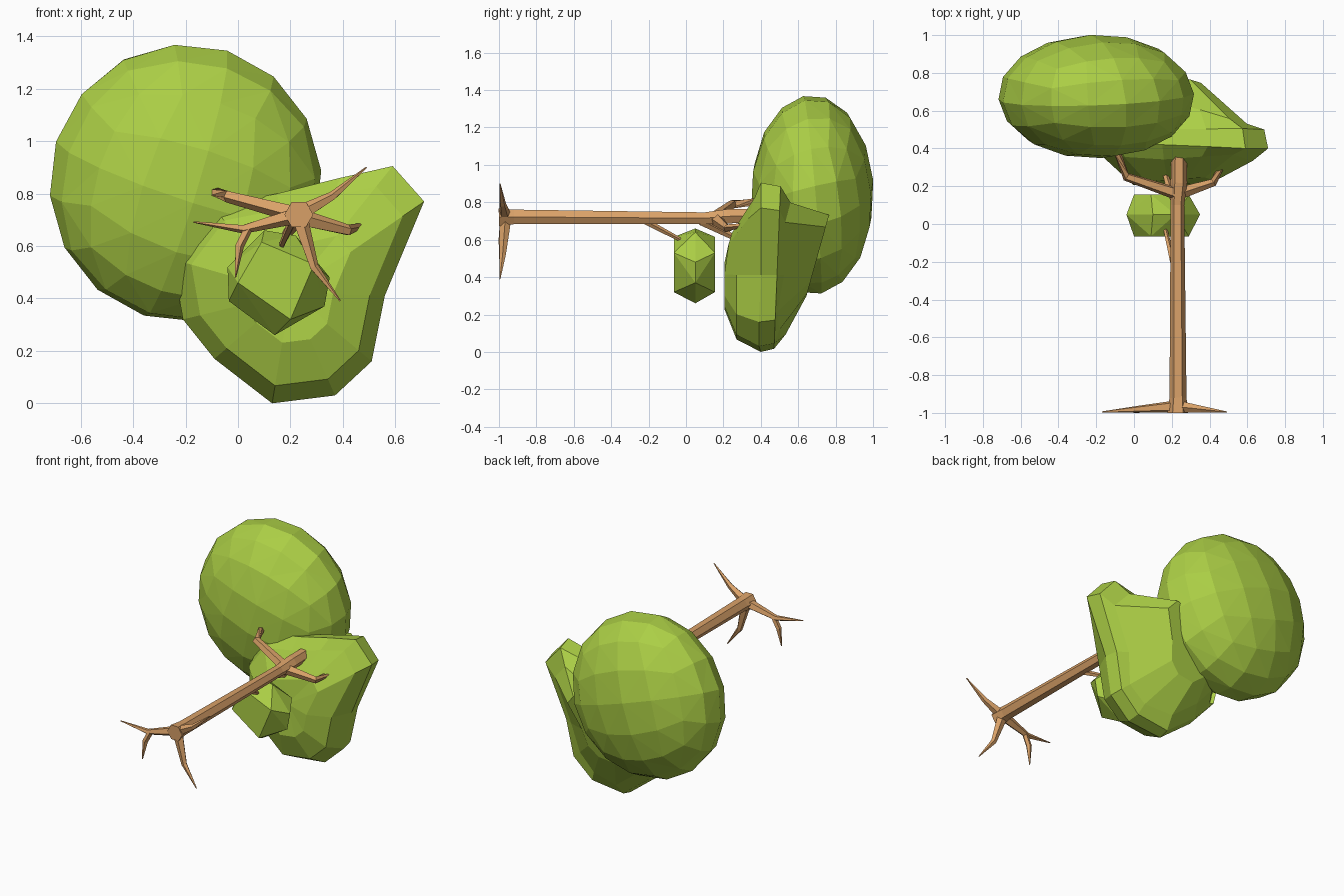
import bpy, bmesh
from math import cos, sin, pi, tan
from mathutils import Vector, Euler

if "Cube" in bpy.data.objects:
    bpy.data.objects.remove(bpy.data.objects["Cube"])


def material(name, rgb):
    m = bpy.data.materials.new(name)
    m.diffuse_color = (*rgb, 1)
    m.use_nodes = True
    m.node_tree.nodes["Principled BSDF"].inputs["Base Color"].default_value = m.diffuse_color
    return m


LEAF = material("leaf", (0.41, 0.62, 0.06))
BARK = material("bark", (0.70, 0.36, 0.14))


def finish(bm, name, mat):
    bmesh.ops.recalc_face_normals(bm, faces=bm.faces)
    me = bpy.data.meshes.new(name)
    bm.to_mesh(me)
    bm.free()
    me.materials.append(mat)
    ob = bpy.data.objects.new(name, me)
    bpy.context.collection.objects.link(ob)
    return ob


def loft(name, rings, mat):
    """Skin a list of equal-length point rings and cap both ends."""
    bm = bmesh.new()
    vs = [[bm.verts.new(p) for p in r] for r in rings]
    n = len(vs[0])
    for a, b in zip(vs, vs[1:]):
        for i in range(n):
            j = (i + 1) % n
            bm.faces.new((a[i], a[j], b[j], b[i]))
    for cap in (vs[0], vs[-1]):
        c = bm.verts.new(sum((v.co for v in cap), Vector()) / n)
        for i in range(n):
            bm.faces.new((cap[i], cap[(i + 1) % n], c))
    return finish(bm, name, mat)


def limb(name, pts, radii, sides=5):
    """Tapered branch following a path."""
    pts = [Vector(p) for p in pts]
    rings = []
    for i, p in enumerate(pts):
        d = (pts[min(i + 1, len(pts) - 1)] - pts[max(i - 1, 0)]).normalized()
        up = Vector((0, 0, 1)) if abs(d.y) > 0.7 else Vector((0, 1, 0))
        u = d.cross(up).normalized()
        w = u.cross(d)
        rings.append([p + radii[i] * (u * cos(2 * pi * k / sides) + w * sin(2 * pi * k / sides))
                      for k in range(sides)])
    return loft(name, rings, BARK)


# Main crown: subdivided cube rounded into a tilted ellipsoid
bm = bmesh.new()
bmesh.ops.create_cube(bm, size=2)
bmesh.ops.subdivide_edges(bm, edges=bm.edges, cuts=3, use_grid_fill=True)
rot = Euler((0.15, 0.3, 0.1)).to_matrix()
for v in bm.verts:
    q = rot @ Vector([tan(c * pi / 4) for c in v.co]).normalized()
    v.co = (-0.2 + 0.52 * q.x, 0.675 + 0.33 * q.y, 0.84 + 0.535 * q.z)
bmesh.ops.triangulate(bm, faces=bm.faces)
finish(bm, "main_crown", LEAF)

# Lower crown: thick slab with a knob at the upper right, blending into the main crown
rim = [(0.15, 0.42, 0.80), (0.39, 0.41, 0.86), (0.59, 0.40, 0.905), (0.71, 0.40, 0.77),
       (0.56, 0.40, 0.41), (0.51, 0.39, 0.16), (0.37, 0.39, 0.03), (0.13, 0.40, 0.0),
       (-0.09, 0.42, 0.17), (-0.21, 0.50, 0.32), (-0.25, 0.52, 0.55), (-0.10, 0.44, 0.75)]


def scaled(s, depth, dx=0, dz=0):
    out = []
    for x, y, z in rim:
        x, z = 0.2 + (x - 0.2) * s + dx, 0.42 + (z - 0.42) * s + dz
        out.append((x, depth(x, z), z))
    return out


def front(x, z):
    return 0.25 + max(0, z - 0.5) * 0.3 + max(0, -x) * 0.5


def back(x, z):
    return min(0.66, 0.52 + z * 0.24) - max(0, x - 0.2) * 0.3


loft("lower_crown", [scaled(0.45, lambda x, z: front(x, z) - 0.045),
                     scaled(0.84, lambda x, z: front(x, z) + 0.02), rim,
                     scaled(0.96, lambda x, z: 0.47 + 0.04 * z),
                     scaled(0.78, lambda x, z: back(x, z) - 0.01),
                     scaled(0.48, lambda x, z: 0.56 + 0.28 * z, -0.09, 0.08)], LEAF)

# Small leaf cluster hanging below the trunk
ring = [(0.10, 0.66), (-0.04, 0.52), (-0.035, 0.39), (0.14, 0.26), (0.33, 0.37),
        (0.35, 0.48), (0.22, 0.64)]
quad = [(0.0, 0.46), (0.09, 0.615), (0.29, 0.53), (0.2, 0.32)]
bm = bmesh.new()
for x, z in ring:
    bm.verts.new((x, 0.05, z))
for y in (-0.065, 0.155):
    for x, z in quad:
        bm.verts.new((x, y, z))
bmesh.ops.convex_hull(bm, input=bm.verts)
finish(bm, "small_crown", LEAF)

# Trunk
limb("trunk", [(0.232, -1.0, 0.72), (0.233, -0.92, 0.722), (0.23, 0.1, 0.715),
               (0.238, 0.22, 0.725), (0.24, 0.42, 0.73)],
     [0.055, 0.045, 0.036, 0.044, 0.04], 6)

# Roots: flat pointed spurs spreading at the trunk foot
roots = {"root_upper": [(0.23, -0.965, 0.72), (0.36, -0.98, 0.79), (0.49, -0.995, 0.90)],
         "root_lower": [(0.23, -0.965, 0.72), (0.29, -0.98, 0.52), (0.39, -0.995, 0.39)],
         "root_side": [(0.23, -0.965, 0.72), (0.02, -0.98, 0.665), (-0.17, -0.995, 0.692)],
         "root_fork": [(0.04, -0.98, 0.67), (0.005, -0.985, 0.60), (-0.01, -0.995, 0.48)]}
for name, pts in roots.items():
    limb(name, pts, [0.018 if name == "root_fork" else 0.034, 0.018, 0.003])

# Branches reaching into the crowns
limb("left_branch", [(0.23, 0.16, 0.72), (-0.04, 0.25, 0.79), (-0.09, 0.38, 0.805)],
     [0.035, 0.024, 0.02])
limb("right_branch", [(0.23, 0.16, 0.71), (0.42, 0.22, 0.66), (0.48, 0.34, 0.69)],
     [0.035, 0.022, 0.015])
limb("lower_branch", [(0.23, 0.08, 0.70), (0.19, 0.18, 0.65), (0.16, 0.28, 0.60)],
     [0.025, 0.02, 0.015])
limb("twig", [(0.21, -0.22, 0.70), (0.17, -0.05, 0.61), (0.15, 0.04, 0.56)],
     [0.018, 0.012, 0.008])
